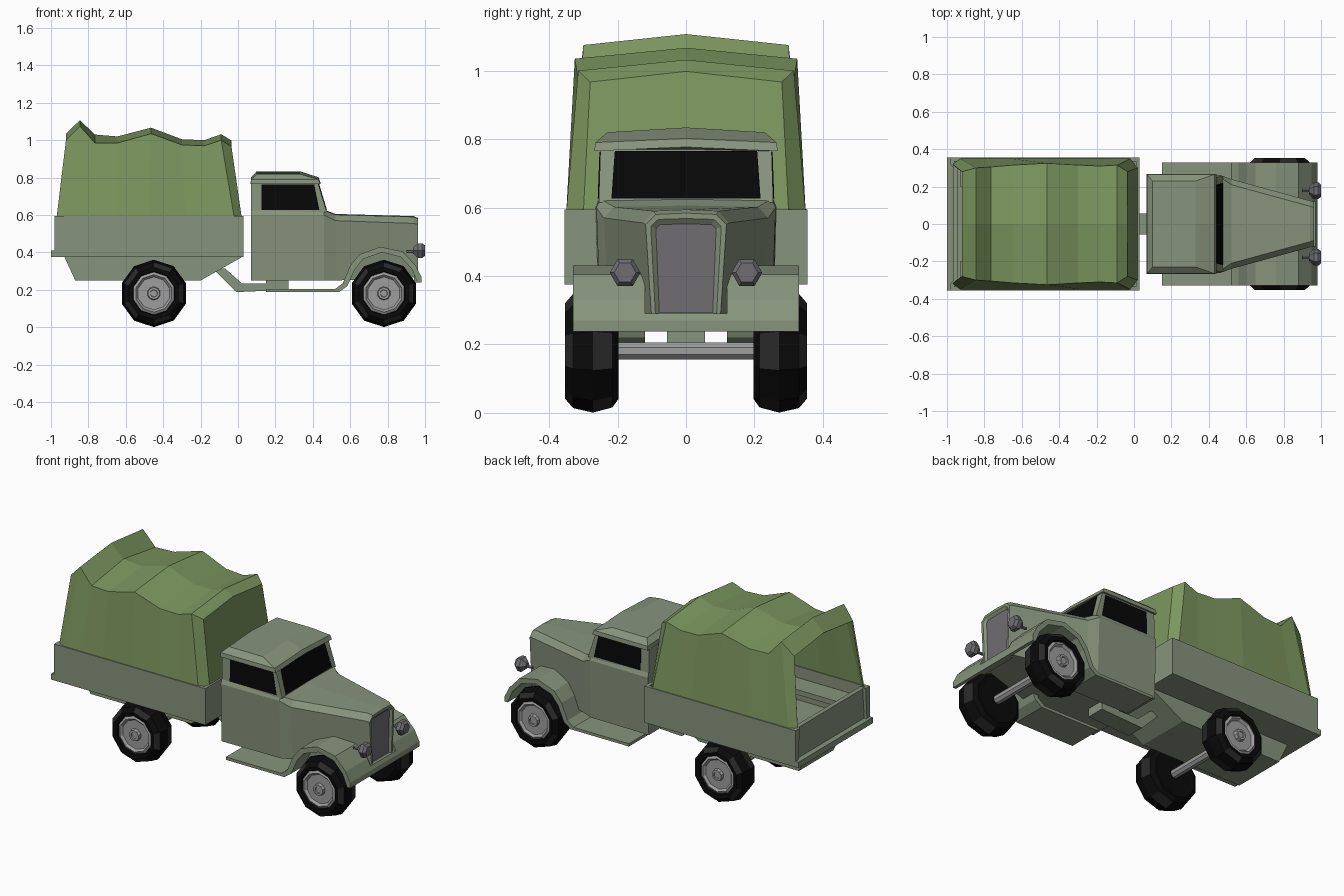
import bpy, bmesh, math
from mathutils import Vector

if "Cube" in bpy.data.objects:
    bpy.data.objects.remove(bpy.data.objects["Cube"])


def material(name, col):
    m = bpy.data.materials.new(name)
    m.diffuse_color = (*col, 1)
    m.use_nodes = True
    m.node_tree.nodes["Principled BSDF"].inputs["Base Color"].default_value = m.diffuse_color
    return m


BODY = material("grey_green_paint", (0.245, 0.295, 0.205))
TARP = material("green_canvas", (0.205, 0.31, 0.115))
TYRE = material("black_rubber", (0.003, 0.003, 0.003))
TREAD = material("dark_grey_rubber", (0.022, 0.022, 0.022))
GLASS = material("black_glass", (0.002, 0.002, 0.002))
STEEL = material("light_grey_steel", (0.34, 0.34, 0.34))
DARK = material("dark_grey_metal", (0.16, 0.155, 0.165))


def finish(name, bm, *mats):
    bmesh.ops.recalc_face_normals(bm, faces=bm.faces)
    me = bpy.data.meshes.new(name)
    bm.to_mesh(me)
    bm.free()
    for m in mats:
        me.materials.append(m)
    ob = bpy.data.objects.new(name, me)
    bpy.context.collection.objects.link(ob)
    return ob


def loft_bm(rings, cap0=True, cap1=True, closed=True):
    """Skin a list of equal-length point rings."""
    bm = bmesh.new()
    vs = [[bm.verts.new(p) for p in r] for r in rings]
    n = len(rings[0])
    for a, b in zip(vs, vs[1:]):
        for i in range(n if closed else n - 1):
            j = (i + 1) % n
            bm.faces.new((a[i], a[j], b[j], b[i]))
    c0 = bm.faces.new(vs[0]) if cap0 else None
    c1 = bm.faces.new(vs[-1]) if cap1 else None
    return bm, c0, c1


def extrude(name, pts, y0, y1, mat):
    """Prism from an x-z profile."""
    bm, _, _ = loft_bm([[(x, y, z) for x, z in pts] for y in (y0, y1)])
    return finish(name, bm, mat)


def box(name, x0, x1, y0, y1, z0, z1, mat):
    return extrude(name, [(x0, z0), (x1, z0), (x1, z1), (x0, z1)], y0, y1, mat)


def lathe(name, prof, centre, axis, sides, mats, rule=None, start=0.5 * math.pi):
    """Turn (radius, distance) profile around axis 'x' or 'y'."""
    rings = []
    for r, d in prof:
        ring = []
        for i in range(sides):
            a = start + 2 * math.pi * i / sides
            u, w = r * math.cos(a), r * math.sin(a)
            p = (d, u, w) if axis == "x" else (u, d, w)
            ring.append(Vector(centre) + Vector(p))
        rings.append(ring)
    bm, _, _ = loft_bm(rings)
    if rule:
        for k, f in enumerate(bm.faces):
            f.material_index = rule(k // sides, k % sides)
    return finish(name, bm, *mats)


def mirrored(half):
    """Full section from half section points, (x, y, z) with y > 0."""
    return half + [(x, -y, z) for x, y, z in reversed(half) if y > 0]


# cargo bed: open box with thick walls
bm = bmesh.new()
bmesh.ops.create_cube(bm, size=1)
for v in bm.verts:
    v.co = (-0.475 + v.co.x * 1.01, v.co.y * 0.71, 0.485 + v.co.z * 0.22)
bm.faces.ensure_lookup_table()
bmesh.ops.delete(bm, geom=[f for f in bm.faces if f.normal.z > 0.5], context="FACES")
rear = [f for f in bm.faces if f.normal.x < -0.5]
bmesh.ops.inset_region(bm, faces=rear, thickness=0.04, depth=0)
bmesh.ops.inset_region(bm, faces=rear, thickness=0.012, depth=-0.012)
bed = finish("cargo_bed", bm, BODY)
mod = bed.modifiers.new("walls", "SOLIDIFY")
mod.thickness, mod.offset = 0.028, -1
box("tailgate_step", -1.0, -0.975, -0.355, 0.355, 0.375, 0.41, BODY)
for s in (-1, 1):
    box("bed_bench", -0.93, 0.0, s * 0.2, s * 0.33, 0.5, 0.53, BODY)

# undercarriage and chassis beam
extrude("undercarriage", [(-0.93, 0.38), (-0.87, 0.25), (-0.2, 0.25), (0.03, 0.38)],
        -0.165, 0.165, BODY)
extrude("chassis_beam", [(-0.13, 0.31), (-0.01, 0.188), (0.27, 0.2), (0.27, 0.255),
                         (0.15, 0.255), (0.15, 0.235), (0.02, 0.235), (-0.07, 0.315)],
        -0.055, 0.055, BODY)

# canvas cover: bottom x, top x, bottom y, eave y, eave z, ridge z
bows = [(-0.97, -0.92, 0.32, 0.28, 1.0, 1.035), (-0.93, -0.845, 0.35, 0.3, 1.075, 1.107),
        (-0.8, -0.765, 0.35, 0.305, 0.985, 1.03), (-0.66, -0.645, 0.35, 0.315, 0.985, 1.02),
        (-0.47, -0.465, 0.35, 0.325, 1.035, 1.067), (-0.28, -0.3, 0.35, 0.315, 0.975, 1.005),
        (-0.15, -0.18, 0.35, 0.31, 0.97, 1.0), (-0.02, -0.09, 0.35, 0.315, 1.0, 1.032),
        (0.02, -0.035, 0.3, 0.28, 0.967, 0.998)]
rings = [mirrored([(xb, yb, 0.585), (xt, ye, ze), (xt, 0, zr)])
         for xb, xt, yb, ye, ze, zr in bows]
bm, _, _ = loft_bm(rings, cap0=False, closed=False)
cover = finish("canvas_cover", bm, TARP)
mod = cover.modifiers.new("cloth", "SOLIDIFY")
mod.thickness, mod.offset = 0.008, -1

# lower cab and bonnet: x, bottom y, side y, top y, bottom z, side z, top z
secs = [(0.07, 0.255, 0.265, 0.255, 0.25, 0.6, 0.625), (0.46, 0.25, 0.262, 0.25, 0.25, 0.6, 0.625),
        (0.52, 0.225, 0.24, 0.21, 0.25, 0.57, 0.602), (0.94, 0.105, 0.125, 0.095, 0.265, 0.555, 0.59),
        (0.962, 0.1, 0.118, 0.088, 0.27, 0.55, 0.58)]
rings = [mirrored([(x, yb, zb), (x, ys, zs), (x, yt, zt), (x, 0, zt + 0.004)])
         for x, yb, ys, yt, zb, zs, zt in secs]
bm, _, nose = loft_bm(rings)
bmesh.ops.recalc_face_normals(bm, faces=bm.faces)
# radiator grille set into the nose
bmesh.ops.inset_region(bm, faces=[nose], thickness=0.016, depth=0)
bmesh.ops.inset_region(bm, faces=[nose], thickness=0.016, depth=-0.012)
nose.material_index = 1
finish("cab_and_bonnet", bm, BODY, DARK)

# upper cab and roof: z, rear x, front x, side y, centre rise
levels = [(0.615, 0.07, 0.475, 0.255, 0), (0.77, 0.07, 0.428, 0.25, 0),
          (0.765, 0.068, 0.44, 0.268, 0.012), (0.79, 0.07, 0.43, 0.265, 0.012),
          (0.82, 0.1, 0.33, 0.23, 0.014)]
rings = [[(a, -y, z), (b, -y, z), (b, 0, z + r), (b, y, z), (a, y, z), (a, 0, z + r)]
         for z, a, b, y, r in levels]
bm, _, _ = loft_bm(rings)
finish("upper_cab_and_roof", bm, BODY)

# windows
for s in (-1, 1):
    ring = [[(x, s * (y + t), z) for x, y, z in
             ((0.125, 0.255, 0.627), (0.435, 0.255, 0.627), (0.408, 0.25, 0.762), (0.125, 0.25, 0.762))]
            for t in (-0.003, 0.003)]
    bm, _, _ = loft_bm(ring)
    finish("side_window", bm, GLASS)
ring = [[(0.4715 + t, -0.218, 0.627), (0.4715 + t, 0.218, 0.627),
         (0.43 + t, 0.208, 0.766), (0.43 + t, -0.208, 0.766)] for t in (-0.003, 0.004)]
bm, _, _ = loft_bm(ring)
finish("windscreen", bm, GLASS)

# front wings with running boards, and front apron
wing = [(0.15, 0.205), (0.52, 0.205), (0.56, 0.235), (0.6, 0.33), (0.65, 0.39), (0.76, 0.43),
        (0.88, 0.405), (0.95, 0.33), (0.98, 0.27), (0.98, 0.238), (0.96, 0.238), (0.93, 0.31),
        (0.87, 0.375), (0.77, 0.4), (0.67, 0.365), (0.625, 0.31), (0.585, 0.22), (0.54, 0.188),
        (0.15, 0.188)]
for s in (-1, 1):
    extrude("front_wing", wing, s * 0.12, s * 0.33, BODY)
extrude("front_apron", [(0.94, 0.238), (0.98, 0.238), (0.98, 0.27), (0.97, 0.29), (0.94, 0.29)],
        -0.12, 0.12, BODY)

# headlights on stalks
for s in (-1, 1):
    lathe("headlight", [(0.018, 0.935), (0.045, 0.962), (0.045, 0.985), (0.032, 1.0)],
          (0, s * 0.178, 0.41), "x", 6, [DARK], start=0)
    lathe("headlight_stalk", [(0.009, 0.9), (0.009, 0.945)], (0, s * 0.178, 0.405), "x", 6, [DARK])

# wheels and axles
tyre = [(0.115, 0.2), (0.14, 0.197), (0.165, 0.215), (0.18, 0.272),
        (0.167, 0.33), (0.14, 0.353), (0.118, 0.35), (0.112, 0.325)]
hub = [(0.114, 0.205), (0.114, 0.338), (0.1, 0.346), (0.088, 0.333),
       (0.036, 0.333), (0.032, 0.352), (0.02, 0.352), (0.018, 0.346)]
for x in (-0.45, 0.78):
    lathe("axle", [(0.027, -0.25), (0.027, 0.25)], (x, 0, 0.181), "y", 8, [STEEL], start=math.pi / 8)
    for s in (-1, 1):
        lathe("tyre", [(r, s * d) for r, d in tyre], (x, 0, 0.181), "y", 10, [TYRE, TREAD],
              rule=lambda row, i: 1 if row in (2, 4) and i % 2 else 0)
        lathe("wheel_hub", [(r, s * d) for r, d in hub], (x, 0, 0.181), "y", 10, [STEEL])
